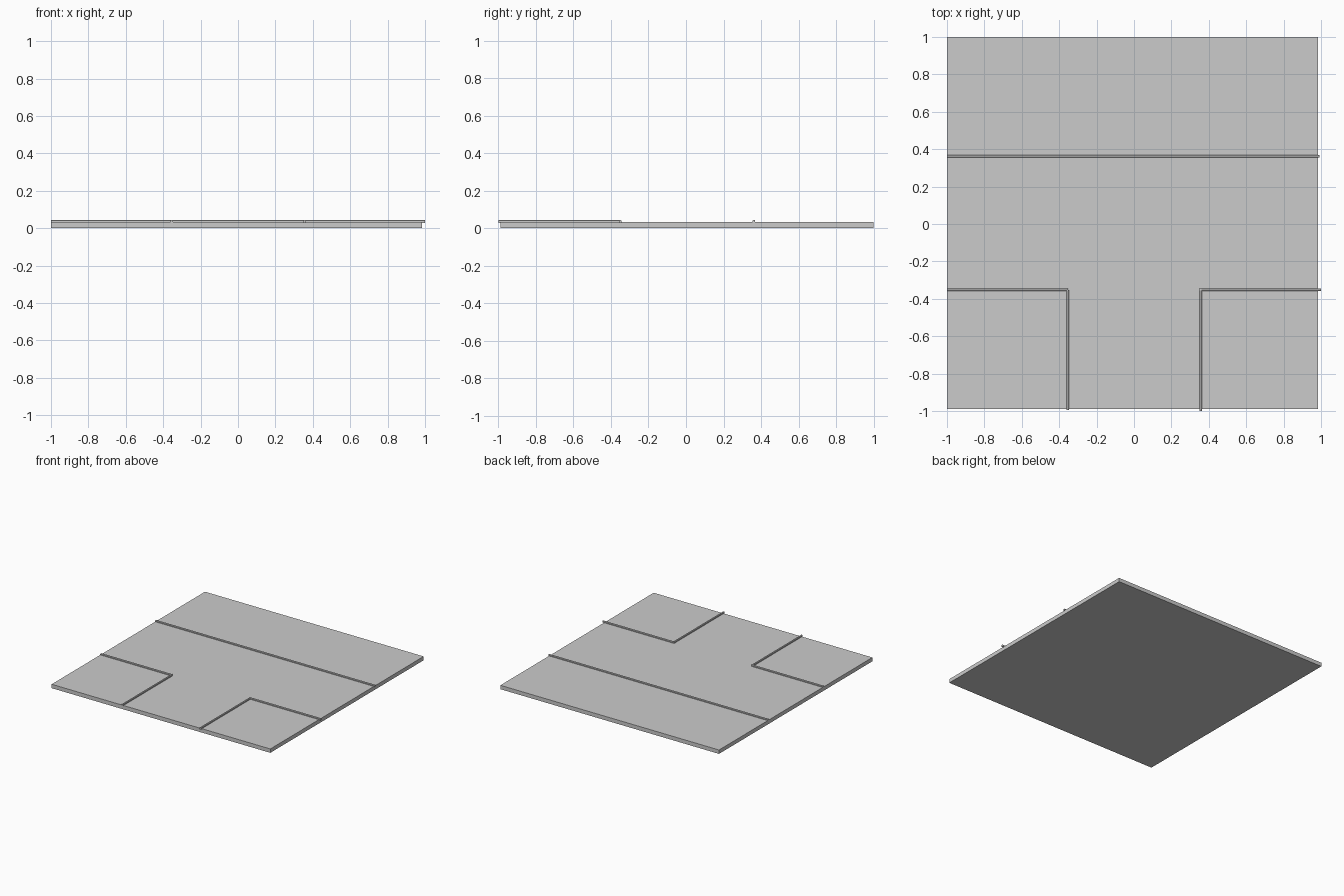
import bpy, bmesh
from mathutils import Vector

if "Cube" in bpy.data.objects:
    bpy.data.objects.remove(bpy.data.objects["Cube"])


def box(name, lo, hi, bevel=0.0):
    lo, hi = Vector(lo), Vector(hi)
    bm = bmesh.new()
    bmesh.ops.create_cube(bm, size=1)
    for v in bm.verts:
        v.co = Vector([(lo[i] + hi[i]) / 2 + v.co[i] * (hi[i] - lo[i]) for i in range(3)])
    if bevel:
        # chamfer the long top edges of a kerb strip
        axis = max(range(3), key=lambda i: hi[i] - lo[i])
        edges = [e for e in bm.edges
                 if abs(e.verts[0].co[axis] - e.verts[1].co[axis]) > 0.1
                 and e.verts[0].co.z > (lo.z + hi.z) / 2]
        bmesh.ops.bevel(bm, geom=edges, offset=bevel, segments=1, affect='EDGES')
    me = bpy.data.meshes.new(name)
    bm.to_mesh(me)
    bm.free()
    ob = bpy.data.objects.new(name, me)
    bpy.context.collection.objects.link(ob)
    return ob


Z0, Z1, B = 0.029, 0.043, 0.003

# Square ground slab
box("road_slab", (-1, -0.988, 0), (0.985, 1, 0.032))

# Straight kerb along the far side of the junction
box("kerb_far", (-1, 0.355, Z0), (0.992, 0.369, Z1), B)

# Corner kerbs on both sides of the side road
box("kerb_left_cross", (-1, -0.358, Z0), (-0.354, -0.344, Z1), B)
box("kerb_left_side", (-0.362, -0.995, Z0), (-0.348, -0.352, Z1), B)
box("kerb_right_cross", (0.349, -0.358, Z0), (1, -0.344, Z1), B)
box("kerb_right_side", (0.349, -1, Z0), (0.363, -0.346, Z1), B)
